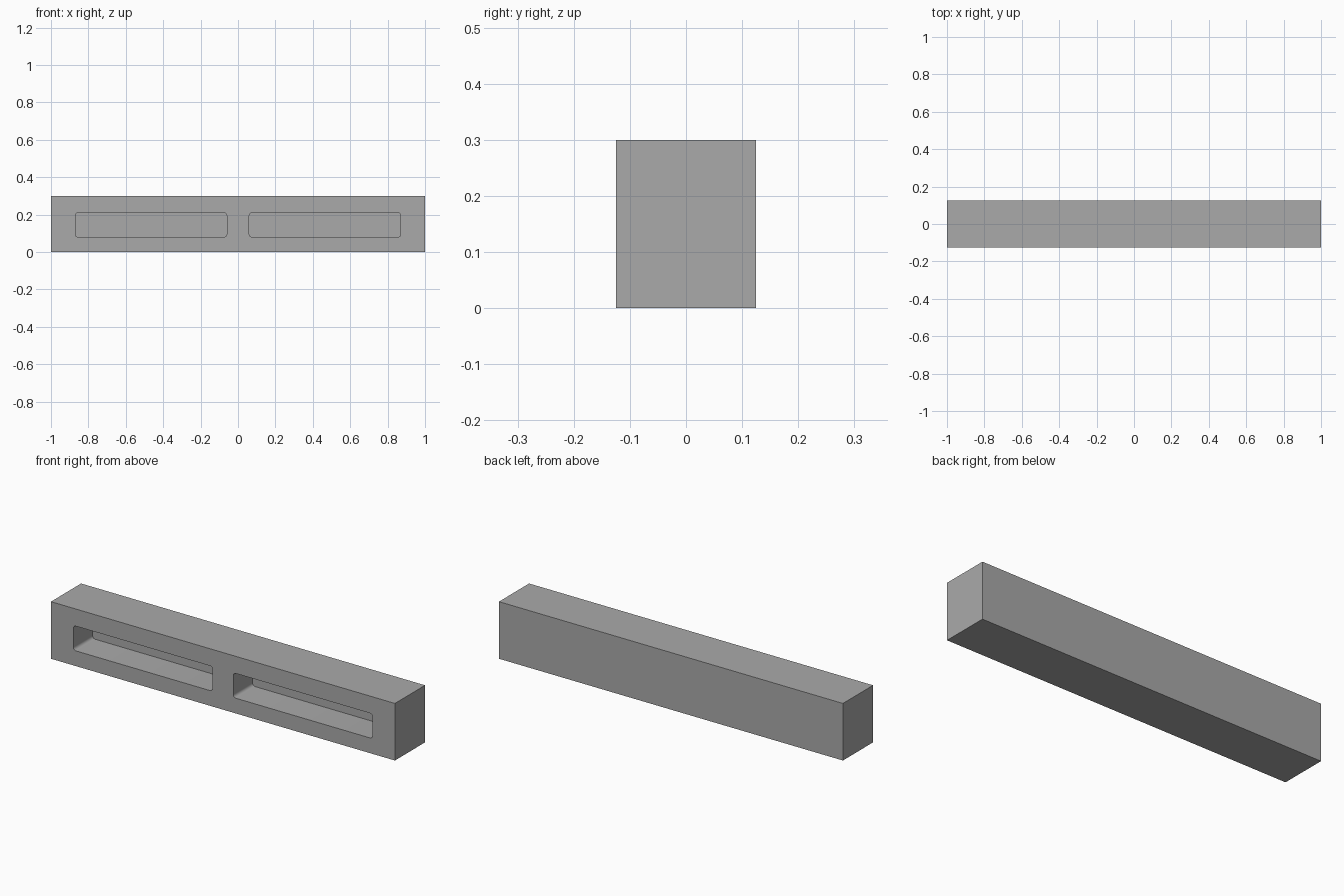
import bpy, bmesh, math
from mathutils import Matrix, Vector

cube = bpy.data.objects.get("Cube")
if cube:
    bpy.data.objects.remove(cube, do_unlink=True)

LENGTH, DEPTH, HEIGHT = 2.0, 0.25, 0.30
POCKET_DEPTH = 0.16

grey = bpy.data.materials.new("plain grey")
colour = (0.40, 0.40, 0.40, 1.0)
grey.diffuse_color = colour
grey.use_nodes = True
grey.node_tree.nodes["Principled BSDF"].inputs["Base Color"].default_value = colour


def make_box(name, low, high, corner_radius=0.0):
    """Box between two corners, with optional rounding of the edges along y."""
    low, high = Vector(low), Vector(high)
    bm = bmesh.new()
    matrix = Matrix.Translation((low + high) / 2) @ Matrix.Diagonal((*(high - low), 1))
    bmesh.ops.create_cube(bm, size=1, matrix=matrix)
    if corner_radius:
        edges = [e for e in bm.edges
                 if abs(e.verts[0].co.y - e.verts[1].co.y) > 1e-4]
        bmesh.ops.bevel(bm, geom=edges, offset=corner_radius, segments=5,
                        profile=0.5, affect='EDGES')
    mesh = bpy.data.meshes.new(name)
    bm.to_mesh(mesh)
    bm.free()
    mesh.materials.append(grey)
    obj = bpy.data.objects.new(name, mesh)
    bpy.context.collection.objects.link(obj)
    return obj


# Solid beam body
body = make_box("beam_body", (-LENGTH / 2, -DEPTH / 2, 0),
                (LENGTH / 2, DEPTH / 2, HEIGHT))
bpy.context.view_layer.objects.active = body
body.select_set(True)

# Two long rounded pockets sunk into the front face
front = -DEPTH / 2
for side, x0, x1 in (("right", -0.87, -0.06), ("left", 0.06, 0.87)):
    cutter = make_box(side + "_pocket_cutter", (x0, front - 0.05, 0.08),
                      (x1, front + POCKET_DEPTH, 0.21), 0.016)
    cutter.hide_render = True
    cut = body.modifiers.new(side + "_pocket", 'BOOLEAN')
    cut.operation = 'DIFFERENCE'
    cut.solver = 'EXACT'
    cut.object = cutter
    bpy.ops.object.modifier_apply(modifier=cut.name)
    bpy.data.objects.remove(cutter, do_unlink=True)

bpy.ops.object.shade_smooth_by_angle(angle=math.radians(30))
